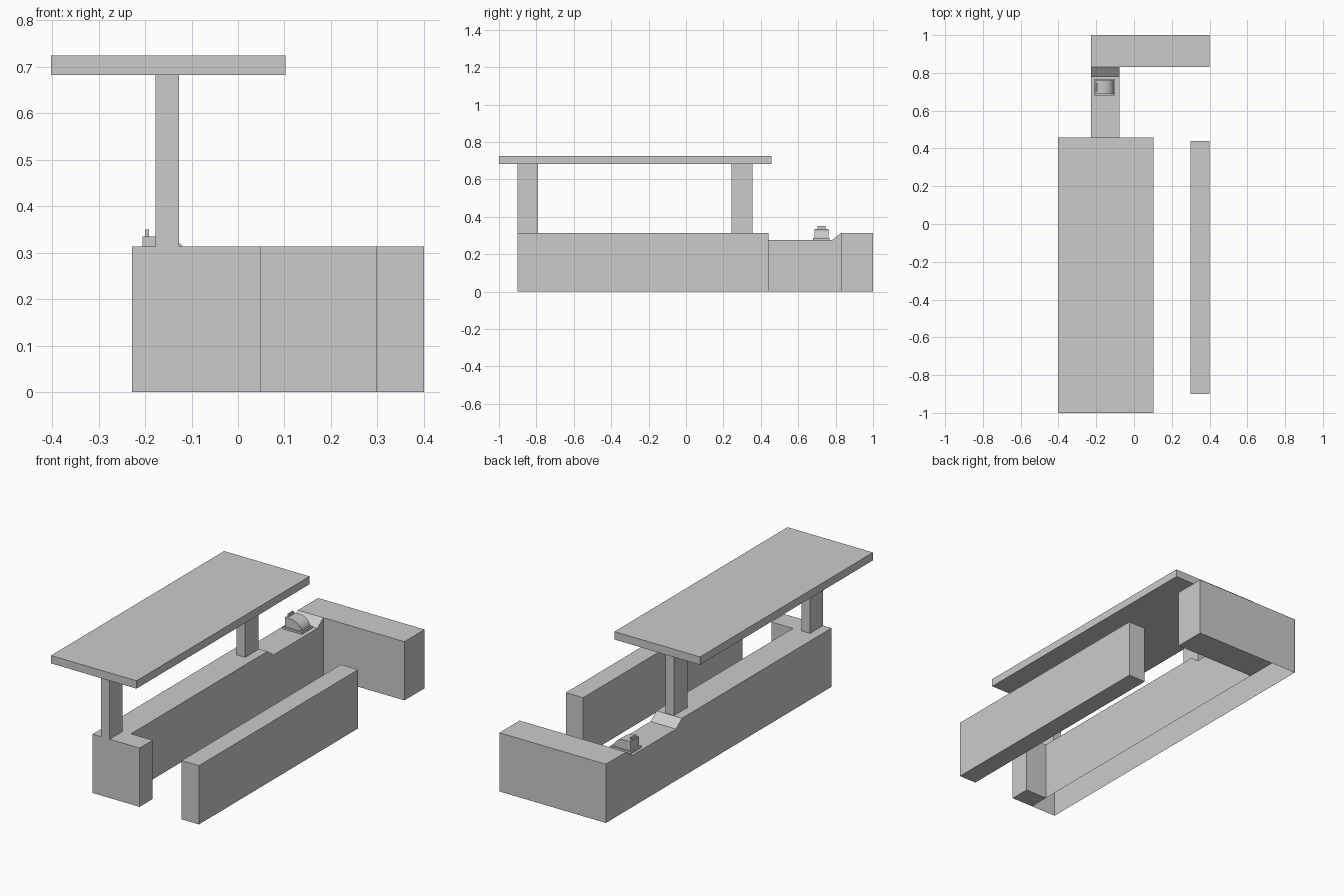
import bpy, bmesh, math

if "Cube" in bpy.data.objects:
    bpy.data.objects.remove(bpy.data.objects["Cube"])


def make(name, bm):
    bmesh.ops.recalc_face_normals(bm, faces=bm.faces)
    me = bpy.data.meshes.new(name)
    bm.to_mesh(me)
    bm.free()
    ob = bpy.data.objects.new(name, me)
    bpy.context.collection.objects.link(ob)
    return ob


def prism(bm, pts, depth):
    """Cap a 3D outline and extrude it by a vector."""
    face = bm.faces.new([bm.verts.new(p) for p in pts])
    ext = bmesh.ops.extrude_face_region(bm, geom=[face], use_keep_orig=True)
    moved = [g for g in ext["geom"] if isinstance(g, bmesh.types.BMVert)]
    bmesh.ops.translate(bm, verts=moved, vec=depth)


def box(name, x, y, z):
    bm = bmesh.new()
    prism(bm, [(x[0], y[0], z[0]), (x[1], y[0], z[0]),
               (x[1], y[1], z[0]), (x[0], y[1], z[0])], (0, 0, z[1] - z[0]))
    return make(name, bm)


H = 0.313      # counter height
LOW = 0.275    # sunken section height
L, R = -0.228, -0.078

# Long counter: side profile with a sunken section, open underneath
bm = bmesh.new()
profile = [(-0.9, 0), (1, 0), (1, H), (0.83, H), (0.78, LOW),
           (0.41, LOW), (0.36, H), (-0.9, H)]
prism(bm, [(L, y, z) for y, z in profile], (R - L, 0, 0))
under = [f for f in bm.faces if all(v.co.z < 1e-4 for v in f.verts)]
bmesh.ops.delete(bm, geom=under, context='FACES_ONLY')
make("long_counter", bm)

# Counter returns and the separate side counter
box("back_return", (R, 0.4), (0.83, 1.0), (0, H))
box("front_return", (R, 0.05), (-0.9, -0.79), (0, H))
box("side_counter", (0.298, 0.4), (-0.9, 0.44), (0, H))

# Canopy on two posts
for name, y0, y1 in (("front_post", -0.9, -0.79), ("back_post", 0.242, 0.355)):
    box(name, (-0.178, -0.127), (y0, y1), (H, 0.682))
box("canopy", (-0.402, 0.102), (-1.0, 0.457), (0.682, 0.724))

# Small counter-top machine: base plate, curved body, upright display
box("machine_base", (-0.213, -0.1), (0.68, 0.768), (LOW, 0.286))
bm = bmesh.new()
curve = [(-0.17 + 0.062 * math.sin(a), 0.286 + 0.049 * math.cos(a))
         for a in (math.pi / 2 * i / 10 for i in range(11))]
outline = [(-0.205, 0.286), (-0.205, 0.335)] + curve
prism(bm, [(x, 0.687, z) for x, z in outline], (0, 0.074, 0))
make("machine_body", bm)
box("machine_display", (-0.2, -0.192), (0.702, 0.746), (0.335, 0.35))
